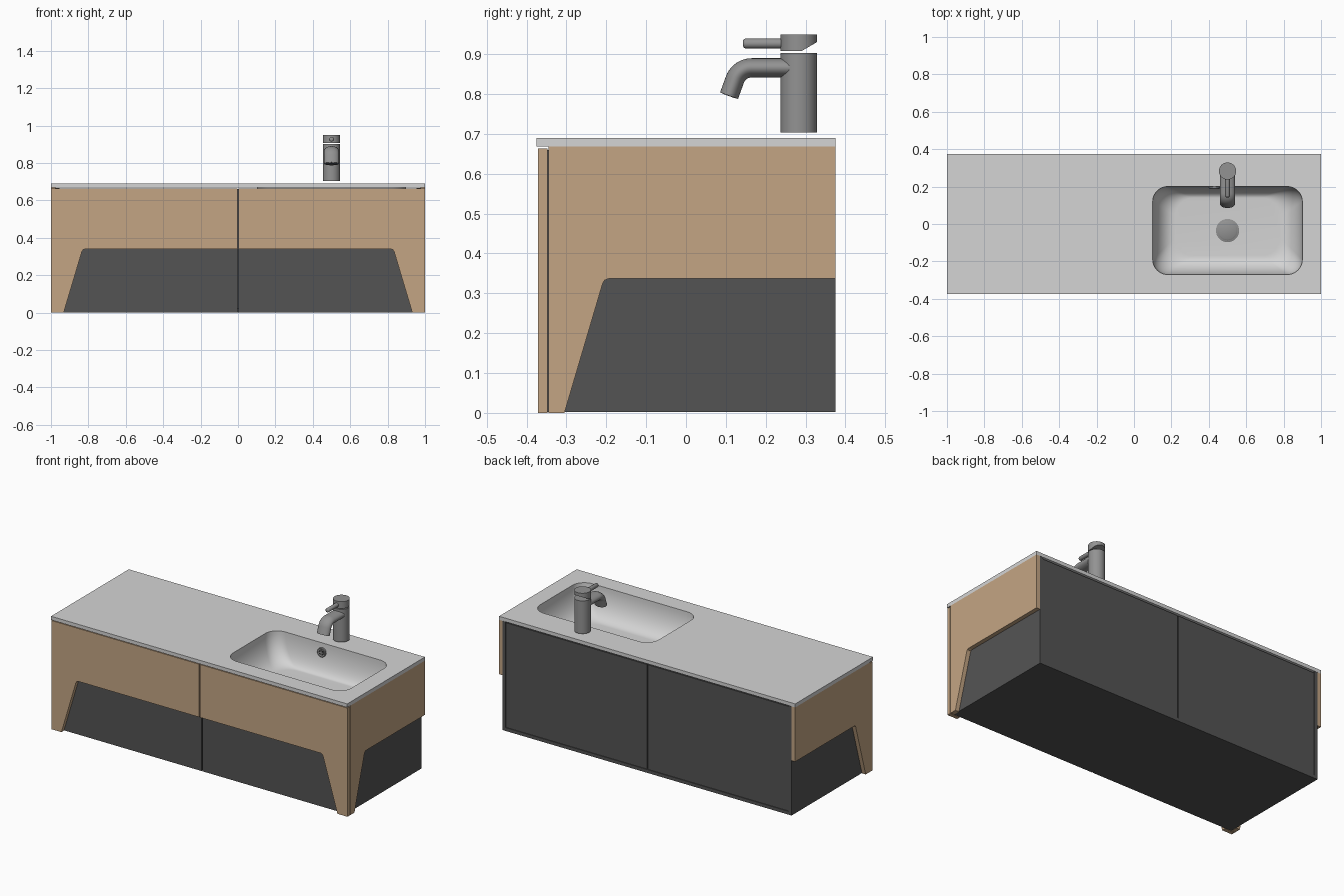
import bpy, bmesh, math
from mathutils import Vector

if "Cube" in bpy.data.objects:
    bpy.data.objects.remove(bpy.data.objects["Cube"])


def material(name, rgb):
    m = bpy.data.materials.new(name)
    m.diffuse_color = (*rgb, 1)
    m.use_nodes = True
    m.node_tree.nodes["Principled BSDF"].inputs["Base Color"].default_value = m.diffuse_color
    return m


WOOD = material("light_wood", (0.55, 0.376, 0.23))
DARK = material("charcoal", (0.088, 0.088, 0.088))
STONE = material("pale_stone", (0.66, 0.66, 0.66))
METAL = material("grey_metal", (0.29, 0.29, 0.29))
BLACK = material("black_hole", (0.02, 0.02, 0.02))


def finish(name, bm, mat, smooth=False):
    me = bpy.data.meshes.new(name)
    bm.to_mesh(me)
    bm.free()
    me.materials.append(mat)
    ob = bpy.data.objects.new(name, me)
    bpy.context.collection.objects.link(ob)
    if smooth:
        bpy.ops.object.select_all(action='DESELECT')
        ob.select_set(True)
        bpy.context.view_layer.objects.active = ob
        bpy.ops.object.shade_smooth_by_angle(angle=math.radians(40))
    return ob


def plate(name, loops, axis, lo, hi, mat):
    """Flat outline (later loops are holes) extruded along an axis from lo to hi."""
    bm = bmesh.new()
    edges = []
    for loop in loops:
        vs = []
        for p in loop:
            co = list(p)
            co.insert(axis, lo)
            vs.append(bm.verts.new(co))
        edges += [bm.edges.new((vs[i - 1], vs[i])) for i in range(len(vs))]
    n = Vector((0, 0, 0))
    n[axis] = 1
    bmesh.ops.triangle_fill(bm, edges=edges, use_beauty=True, normal=n)
    ext = bmesh.ops.extrude_face_region(bm, geom=bm.faces[:])
    bmesh.ops.translate(bm, vec=n * (hi - lo),
                        verts=[g for g in ext["geom"] if isinstance(g, bmesh.types.BMVert)])
    bmesh.ops.recalc_face_normals(bm, faces=bm.faces)
    return finish(name, bm, mat)


def box(name, x, y, z, mat):
    x0, x1 = sorted(x)
    return plate(name, [[(x0, y[0]), (x1, y[0]), (x1, y[1]), (x0, y[1])]], 2, z[0], z[1], mat)


def loft(name, rings, mat, cap_start=True, recalc=True):
    """Skin a list of equal-length closed rings."""
    bm = bmesh.new()
    rows = [[bm.verts.new(p) for p in r] for r in rings]
    for a, b in zip(rows, rows[1:]):
        for i in range(len(a)):
            j = (i + 1) % len(a)
            bm.faces.new((a[i], a[j], b[j], b[i]))
    bm.faces.new(rows[-1])
    if cap_start:
        bm.faces.new(rows[0][::-1])
    if recalc:
        bmesh.ops.recalc_face_normals(bm, faces=bm.faces)
    return finish(name, bm, mat, True)


def ring(c, u, v, ru, rv, n=40):
    c, u, v = Vector(c), Vector(u), Vector(v)
    return [c + u * ru * math.cos(2 * math.pi * i / n) + v * rv * math.sin(2 * math.pi * i / n)
            for i in range(n)]


def disc(c, r, n=40):
    return ring(c, (1, 0, 0), (0, 1, 0), r, r, n)


def rounded_rect(x0, x1, y0, y1, r, n=10):
    pts = []
    for k, (cx, cy) in enumerate([(x1 - r, y1 - r), (x0 + r, y1 - r),
                                  (x0 + r, y0 + r), (x1 - r, y0 + r)]):
        for i in range(n + 1):
            a = math.pi / 2 * (k + i / n)
            pts.append((cx + r * math.cos(a), cy + r * math.sin(a)))
    return pts


# Carcass with recessed back panels
box("carcass_bottom", (-0.955, 0.955), (-0.33, 0.375), (0.002, 0.022), DARK)
for s, side in ((-1, "left"), (1, "right")):
    box(side + "_carcass_side", (s * 0.955, s * 0.975), (-0.33, 0.375), (0.002, 0.667), DARK)
    box(side + "_back_panel", (s * 0.003, s * 0.955), (0.355, 0.37), (0.022, 0.66), DARK)
    box(side + "_dark_door", (s * 0.003, s * 0.975), (-0.348, -0.33), (0.002, 0.66), DARK)
    # Wood door front with slanted cutout
    door = [(0.003, 0.34), (0.818, 0.34), (0.827, 0.337), (0.834, 0.328), (0.932, 0),
            (1, 0), (1, 0.663), (0.003, 0.663)]
    plate(side + "_wood_door", [[(s * x, z) for x, z in door]], 1, -0.372, -0.348, WOOD)
    # Wood side panel with slanted cutout open to the back
    panel = [(-0.345, 0), (-0.305, 0), (-0.209, 0.325), (-0.204, 0.333), (-0.194, 0.337),
             (0.375, 0.337), (0.375, 0.668), (-0.345, 0.668)]
    lo, hi = sorted((s * 0.975, s))
    plate(side + "_wood_side", [panel], 0, lo, hi, WOOD)
box("back_divider", (-0.01, 0.01), (0.34, 0.36), (0.022, 0.66), DARK)

# Countertop with basin opening
TOP = 0.69
rim = rounded_rect(0.1, 0.9, -0.27, 0.2, 0.08)
plate("countertop", [[(-1, -0.375), (1, -0.375), (1, 0.375), (-1, 0.375)], rim],
      2, 0.668, TOP, STONE)

# Basin bowl: rounded rectangles shrinking along a quarter ellipse
rows = []
for i in range(15):
    a = math.pi / 2 * i / 14
    k, z = 1 - math.cos(a), TOP - 0.18 * math.sin(a)
    rows.append([(x, y, z) for x, y in rounded_rect(0.1 + 0.12 * k, 0.9 - 0.12 * k,
                 -0.27 + 0.1 * k, 0.2 - 0.06 * k, 0.08 + 0.02 * k)])
loft("basin", rows, STONE, cap_start=False, recalc=False)

# Drain plug and its ring
D = (0.5, -0.035)
loft("drain_ring", [disc((*D, 0.508), 0.062), disc((*D, 0.514), 0.062),
                    disc((*D, 0.516), 0.058)], METAL)
loft("drain_plug", [disc((*D, 0.514), 0.052), disc((*D, 0.52), 0.052),
                    disc((*D, 0.523), 0.046)], METAL)

# Overflow ring and hole on the back wall
def overflow(y, r):
    return ring((0.43, y, 0.635), (1, 0, 0), (0, 0, 1), r, r, 24)
loft("overflow_ring", [overflow(0.2, 0.028), overflow(0.189, 0.028),
                       overflow(0.187, 0.025), overflow(0.189, 0.017)], METAL)
loft("overflow_hole", [overflow(0.192, 0.017), overflow(0.1875, 0.017)], BLACK)
for n, w, h in (("across", 0.018, 0.003), ("upright", 0.003, 0.018)):
    box("overflow_bar_" + n, (0.43 - w, 0.43 + w), (0.186, 0.19), (0.635 - h, 0.635 + h), METAL)

# Tap body
F = (0.5, 0.283)
loft("tap_body", [disc((*F, 0.703), 0.046), disc((*F, 0.903), 0.046)], METAL)

# Tap spout: flattened tube, straight, bent 70 degrees, then straight
R, bend = 0.045, math.radians(70)
path = [(0.27, 0.866, 0)]
for i in range(11):
    a = bend * i / 10
    path.append((0.165 - R * math.sin(a), 0.866 - R * (1 - math.cos(a)), a))
y, z, a = path[-1]
path.append((y - 0.043 * math.cos(a), z - 0.043 * math.sin(a), a))
loft("tap_spout", [ring((0.5, y, z), (1, 0, 0), (0, -math.sin(a), math.cos(a)), 0.04, 0.024, 32)
                   for y, z, a in path], METAL)
y, z, a = path[-1]
end = [(y - d * math.cos(a), z - d * math.sin(a)) for d in (-0.002, 0.001)]
loft("spout_outlet", [ring((0.5, p, q), (1, 0, 0), (0, -math.sin(a), math.cos(a)), 0.033, 0.018, 32)
                      for p, q in end], DARK)

# Tap handle: cap with underside cut away at the back, plus lever rod
under = [(p.x, p.y, 0.908 + max(0, p.y - 0.29) * 0.58) for p in disc((*F, 0), 0.046)]
loft("handle_cap", [under, disc((*F, 0.95), 0.046)], METAL)
loft("handle_lever", [ring((0.5, y, 0.927), (1, 0, 0), (0, 0, 1), r, r, 24)
                      for y, r in ((0.26, 0.0125), (0.149, 0.0125), (0.145, 0.0105),
                                   (0.143, 0.007))], METAL)
